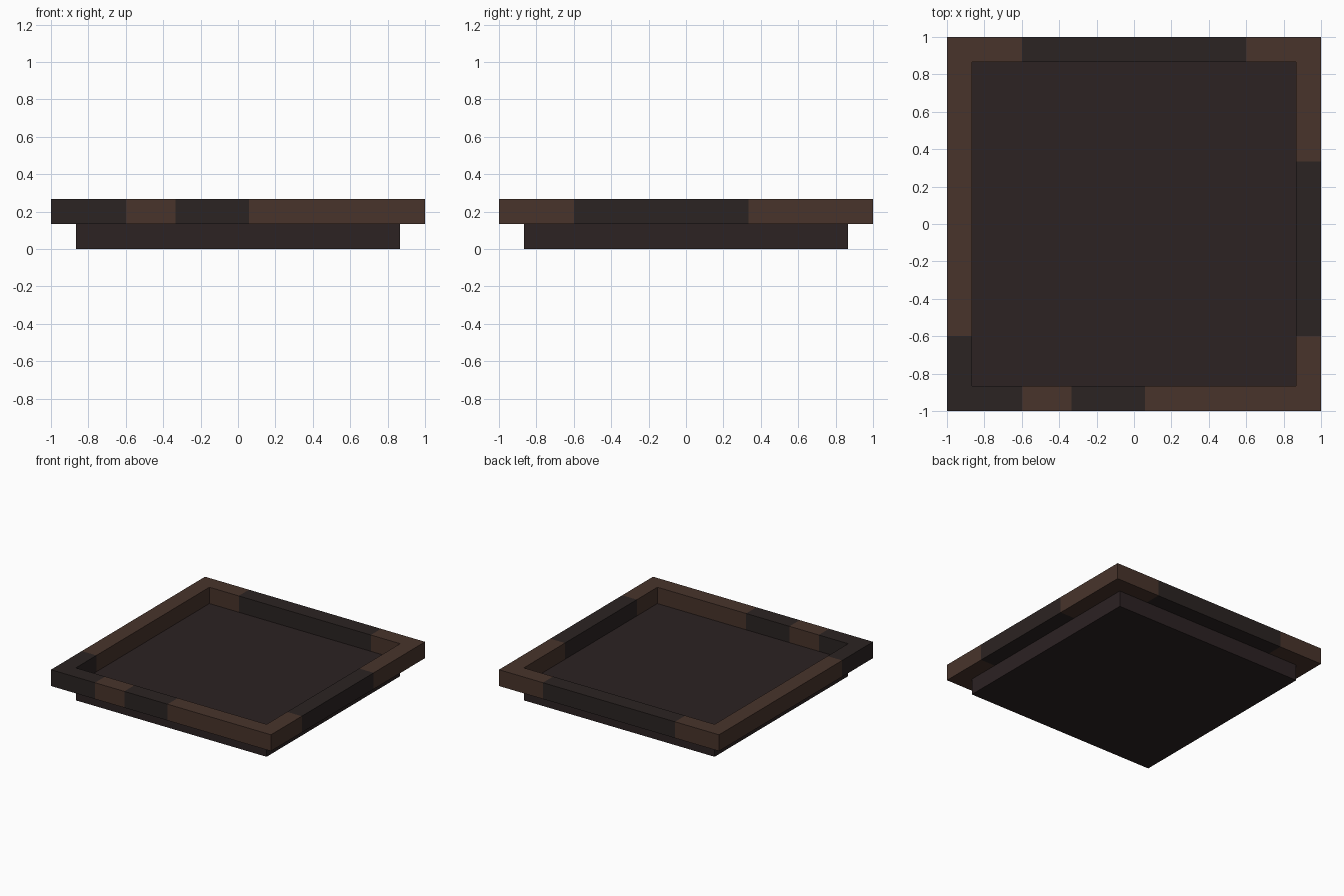
import bpy
import bmesh

cube = bpy.data.objects.get("Cube")
if cube:
    bpy.data.objects.remove(cube, do_unlink=True)

OUTER, INNER = 1.0, 0.867
FLOOR, TOP = 0.133, 0.267


def material(name, color):
    mat = bpy.data.materials.new(name)
    mat.use_nodes = True
    mat.diffuse_color = (*color, 1)
    bsdf = mat.node_tree.nodes["Principled BSDF"]
    bsdf.inputs["Base Color"].default_value = (*color, 1)
    bsdf.inputs["Roughness"].default_value = 0.9
    return mat


brown = material("warm brown", (0.065, 0.034, 0.024))
charcoal = material("charcoal brown", (0.024, 0.017, 0.016))
umber = material("dark umber", (0.025, 0.016, 0.0165))


def finish(name, bm, mats):
    bmesh.ops.recalc_face_normals(bm, faces=bm.faces)
    mesh = bpy.data.meshes.new(name)
    bm.to_mesh(mesh)
    bm.free()
    for mat in mats:
        mesh.materials.append(mat)
    obj = bpy.data.objects.new(name, mesh)
    bpy.context.collection.objects.link(obj)
    return obj


# Tray base: a solid slab whose top is the tray floor
bm = bmesh.new()
bmesh.ops.create_cube(bm, size=1)
bmesh.ops.scale(bm, vec=(2 * INNER, 2 * INNER, FLOOR), verts=bm.verts)
bmesh.ops.translate(bm, vec=(0, 0, FLOOR / 2), verts=bm.verts)
finish("tray_base", bm, [umber])

# Rim sides, counter-clockwise from the front: map (along, out) to (x, y),
# then (start, is_dark) for each colour band along the side
SIDES = [
    (lambda a, o: (a, -o), [(-1, 1), (-0.6, 0), (-0.333, 1), (0.06, 0)]),
    (lambda a, o: (o, a), [(-1, 0), (-0.6, 1), (0.333, 0)]),
    (lambda a, o: (-a, o), [(-1, 0), (-0.6, 1), (0.6, 0)]),
    (lambda a, o: (-o, -a), [(-1, 0), (0.6, 1)]),
]

# Rim: rectangular section swept round the square, mitred at the corners
bm = bmesh.new()
rings, dark = [], []
for place, bands in SIDES:
    for start, is_dark in bands:
        section = []
        for out, z in ((OUTER, FLOOR), (OUTER, TOP), (INNER, TOP), (INNER, FLOOR)):
            along = max(start, -out)
            section.append(bm.verts.new((*place(along, out), z)))
        rings.append(section)
        dark.append(is_dark)
for i, ring in enumerate(rings):
    following = rings[(i + 1) % len(rings)]
    for j in range(4):
        k = (j + 1) % 4
        face = bm.faces.new((ring[j], following[j], following[k], ring[k]))
        face.material_index = dark[i]
finish("tray_rim", bm, [brown, charcoal])
